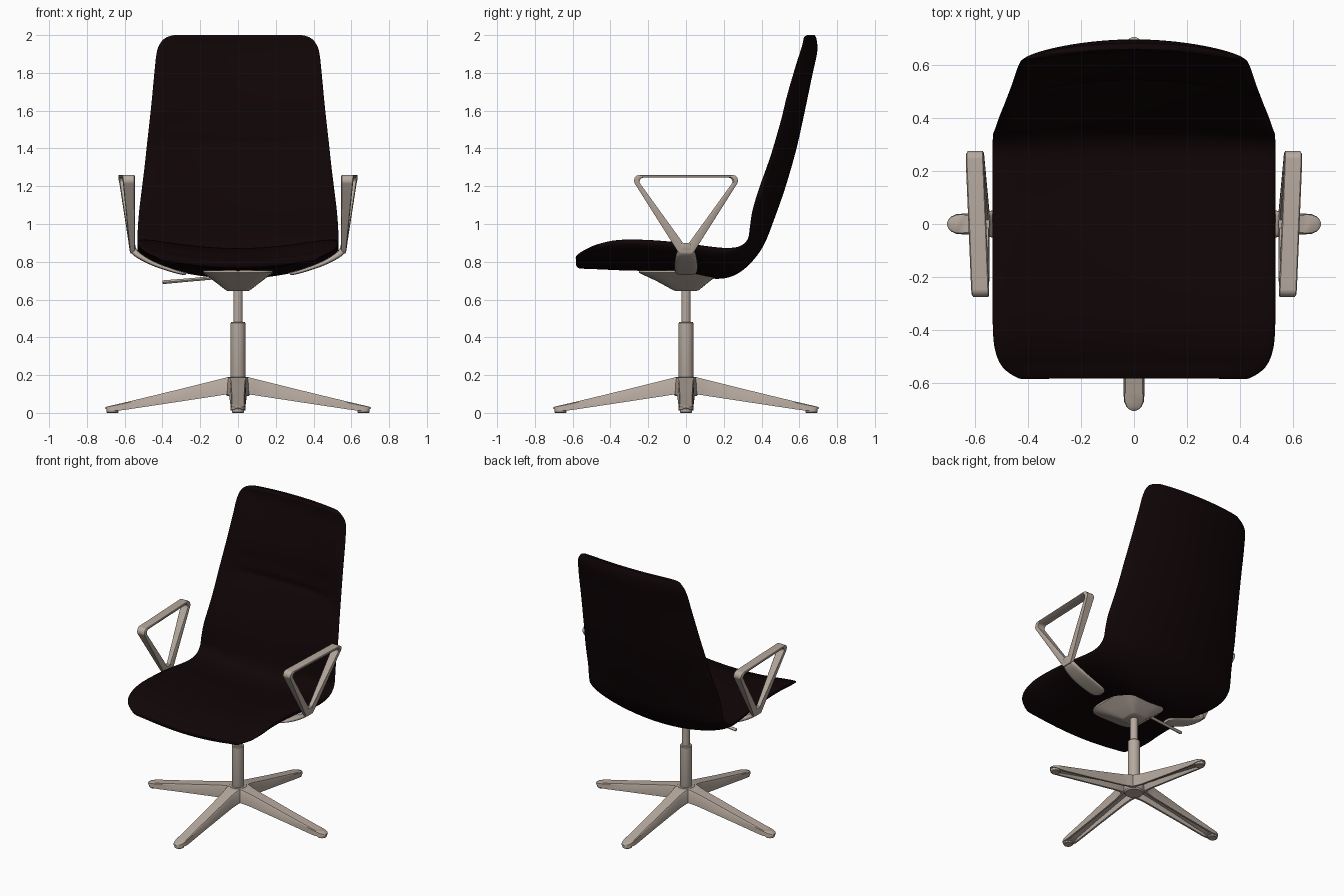
import bpy, bmesh, math
from mathutils import Vector

if "Cube" in bpy.data.objects:
    bpy.data.objects.remove(bpy.data.objects["Cube"])


def material(name, rgb):
    m = bpy.data.materials.new(name)
    m.diffuse_color = (*rgb, 1)
    m.use_nodes = True
    m.node_tree.nodes["Principled BSDF"].inputs["Base Color"].default_value = m.diffuse_color
    return m


LEATHER = material("dark_leather", (0.005, 0.0015, 0.002))
METAL = material("warm_metal", (0.47, 0.40, 0.345))


def finish(name, bm, mat, angle=35):
    bmesh.ops.recalc_face_normals(bm, faces=bm.faces)
    me = bpy.data.meshes.new(name)
    bm.to_mesh(me)
    bm.free()
    ob = bpy.data.objects.new(name, me)
    bpy.context.collection.objects.link(ob)
    me.materials.append(mat)
    bpy.ops.object.select_all(action='DESELECT')
    ob.select_set(True)
    bpy.context.view_layer.objects.active = ob
    bpy.ops.object.shade_smooth_by_angle(angle=math.radians(angle))
    return ob


def loft(name, rings, mat, closed=False, angle=35):
    """Skin a list of equal-length rings, capped unless closed."""
    bm = bmesh.new()
    vs = [[bm.verts.new(p) for p in r] for r in rings]
    n = len(vs[0])
    pairs = list(zip(vs, vs[1:])) + ([(vs[-1], vs[0])] if closed else [])
    for a, b in pairs:
        for k in range(n):
            j = (k + 1) % n
            bm.faces.new((a[k], a[j], b[j], b[k]))
    if not closed:
        bm.faces.new(vs[0])
        bm.faces.new(vs[-1])
    return finish(name, bm, mat, angle)


def lathe(name, profile, mat, x=0, y=0, n=32):
    return loft(name, [[(x + r * math.cos(2 * math.pi * k / n), y + r * math.sin(2 * math.pi * k / n), z)
                        for k in range(n)] for r, z in profile], mat)


def spow(v, p):
    return math.copysign(abs(v) ** p, v)


def catmull(pts, steps):
    out = []
    for i in range(len(pts) - 1):
        p = [pts[max(0, min(len(pts) - 1, i + o))] for o in (-1, 0, 1, 2)]
        for s in range(steps):
            t = s / steps
            out.append([0.5 * (2 * b + (c - a) * t + (2 * a - 5 * b + 4 * c - d) * t * t
                               + (3 * b - a - 3 * c + d) * t ** 3) for a, b, c, d in zip(*p)])
    return out + [list(pts[-1])]


def ramp(v, a, b):
    t = max(0, min(1, (v - a) / (b - a)))
    return t * t * (3 - 2 * t)


# Upholstered shell: inner y, z / outer y, z / half width, from seat front to back top
stations = [
    (-.583, .812, -.583, .785, .41), (-.580, .835, -.572, .768, .44), (-.54, .865, -.54, .763, .495),
    (-.47, .897, -.46, .76, .525), (-.36, .92, -.35, .755, .533), (-.2, .92, -.2, .75, .533),
    (-.02, .905, -.02, .735, .533), (.13, .885, .12, .712, .533), (.22, .878, .22, .716, .533),
    (.285, .888, .30, .755, .533), (.325, .925, .37, .825, .532), (.335, .99, .42, .905, .53),
    (.35, 1.09, .465, 1.02, .522), (.385, 1.21, .515, 1.16, .507), (.43, 1.32, .555, 1.29, .493),
    (.478, 1.42, .585, 1.40, .482), (.500, 1.51, .608, 1.50, .472), (.520, 1.65, .638, 1.64, .457),
    (.56, 1.80, .667, 1.78, .443), (.60, 1.91, .693, 1.90, .43), (.615, 1.96, .695, 1.95, .41),
    (.622, 1.988, .69, 1.982, .38), (.64, 2.0, .682, 2.0, .34)]
rings = []
for iy, iz, oy, oz, w in catmull(stations, 6):
    inner, outer = Vector((0, iy, iz)), Vector((0, oy, oz))
    T = (inner - outer).length
    N = (inner - outer) / T
    dent = 0.014 * math.exp(-((iz - 1.44) / 0.022) ** 2)     # crease under the headrest
    h = (T - min(0.05, 0.45 * T)) / 2
    # side edge of the back runs straight, whatever the padding does
    on_back = ramp(iz, 1.0, 1.3) * (1 - ramp(iz, 1.8, 1.95)) * (iy > 0.3)
    shift = 0
    if on_back:
        shift = on_back * ((.348 + (iz - 1.0) * .287 - oy) / N.y - (T - .3 * h))
    ring = []
    for k in range(56):
        a = 2 * math.pi * k / 56
        u = spow(math.cos(a), 0.9)
        front = math.sin(a) > 0
        half = h * (1 - (.4 if front else .25) * u * u) * math.sqrt(max(0, 1 - u ** 8))
        mid = h + (T - 1.3 * h) * u * u + shift * u ** 12
        n = mid + half - dent * max(0, 1 - (u / 0.8) ** 4) if front else mid - half
        p = outer + N * n
        ring.append((u * w, p.y, p.z))
    rings.append(ring)
loft("seat_shell", rings, LEATHER, angle=50)

# Under-seat mechanism: flared rounded pyramid
rings = []
for z, hx, hy, cy in ((.645, .055, .055, 0), (.65, .065, .068, 0), (.70, .13, .145, -.015),
                      (.742, .185, .22, -.03), (.755, .185, .22, -.03)):
    rings.append([(hx * spow(math.cos(a), .4), cy + hy * spow(math.sin(a), .4), z)
                  for a in [2 * math.pi * k / 48 for k in range(48)]])
loft("seat_mechanism", rings, METAL)

# Height lever
rings = [[(x, r * 1.3 * math.cos(k * math.pi / 6), z + r * math.sin(k * math.pi / 6)) for k in range(12)]
         for x, z, r in ((-.40, .692, .007), (-.395, .692, .01), (-.30, .70, .009), (-.10, .718, .009))]
loft("height_lever", rings, METAL)

# Gas column and hub
lathe("column_sleeve", [(.036, .10), (.04, .11), (.04, .475), (.036, .48)], METAL)
lathe("column_piston", [(.025, .45), (.025, .66)], METAL)
lathe("base_hub", [(.058, .09), (.066, .10), (.066, .178), (.055, .19)], METAL)

# Four tapered legs with a hollow underside, and glides
leg = ((0, .058, .19, .10, .5), (.06, .058, .188, .098, .5), (.085, .051, .181, .094, .5),
       (.13, .046, .17, .087, .5),
       (.40, .041, .103, .046, .5), (.60, .04, .055, .016, .4), (.635, .04, .047, .012, .02),
       (.67, .037, .039, .014, .02), (.69, .028, .034, .018, .02), (.701, .015, .031, .022, .02),
       (.704, .005, .029, .024, .02))
for i in range(4):
    c, s = math.cos(i * math.pi / 2), math.sin(i * math.pi / 2)
    rings = []
    for r, w, zt, zb, f in leg:
        zc = zb + (zt - zb) * f
        sec = [(-w, zb), (-w * .92, zt - (zt - zb) * .12), (-w * .8, zt), (w * .8, zt),
               (w * .92, zt - (zt - zb) * .12), (w, zb), (w * .7, zb), (w * .6, zc),
               (-w * .6, zc), (-w * .7, zb)]
        rings.append([(r * c - t * s, r * s + t * c, z) for t, z in sec])
    loft("base_leg", rings, METAL)
    lathe("leg_glide", [(.028, 0), (.032, .004), (.032, .02)], METAL, .665 * c, .665 * s, 20)


def rounded(corners, radii, n=7):
    """Polygon in (y, z) with arcs at its corners."""
    out = []
    for i, r in enumerate(radii):
        p = Vector(corners[i])
        a = (Vector(corners[i - 1]) - p).normalized()
        b = (Vector(corners[(i + 1) % len(corners)]) - p).normalized()
        half = a.angle(b) / 2
        ctr = p + (a + b).normalized() * r / math.sin(half)
        s, e = p + a * r / math.tan(half) - ctr, p + b * r / math.tan(half) - ctr
        for k in range(n):
            d = s.lerp(e, k / (n - 1)).normalized()
            out.append(ctr + d * r)
    return out


# Armrests: triangular loop plus a stem curving under the seat
outer = rounded([(-.30, 1.26), (.30, 1.26), (.038, .845), (-.038, .845)], (.03, .03, .02, .02))
inner = rounded([(-.265, 1.245), (.265, 1.245), (.005, .885), (-.005, .885)], (.02, .02, .004, .004))


def arm_x(y, z):
    t = (z - .89) / .37
    return .545 + .012 * t + .04 * y * t, .578 + .046 * t + .04 * y * t


stem = ((.562, .90, .026, 1, 0), (.559, .875, .038, 1, .15), (.548, .853, .046, 1, .45),
        (.518, .828, .054, .8, .7), (.45, .791, .06, .5, .85), (.36, .758, .06, .3, .95),
        (.30, .741, .052, .2, 1), (.275, .738, .03, .1, 1))
for side, sx in (("right", 1), ("left", -1)):
    rings = []
    for o, i in zip(outer, inner):
        (oa, ob), (ia, ib) = arm_x(*o), arm_x(*i)
        q = o.lerp(i, .25)
        q2 = o.lerp(i, .75)
        sec = [(oa + .004, o), (ob - .004, o), (ob, q), (ob, q2), (ib - .004, i), (ia + .004, i), (oa, q2), (oa, q)]
        rings.append([(sx * x, p.x, p.y) for x, p in sec])
    loft(side + "_armrest_loop", rings, METAL, closed=True, angle=40)
    rings = []
    for x, z, hy, th, tilt in catmull(stem, 4):
        ang = tilt * math.radians(75)
        nx, nz = math.cos(ang), -math.sin(ang)
        th = .007 + .01 * th
        rings.append([(sx * (x + nx * th * spow(math.sin(a), .6)), hy * spow(math.cos(a), .6),
                       z + nz * th * spow(math.sin(a), .6)) for a in [math.pi * k / 12 for k in range(24)]])
    loft(side + "_armrest_stem", rings, METAL, angle=50)
